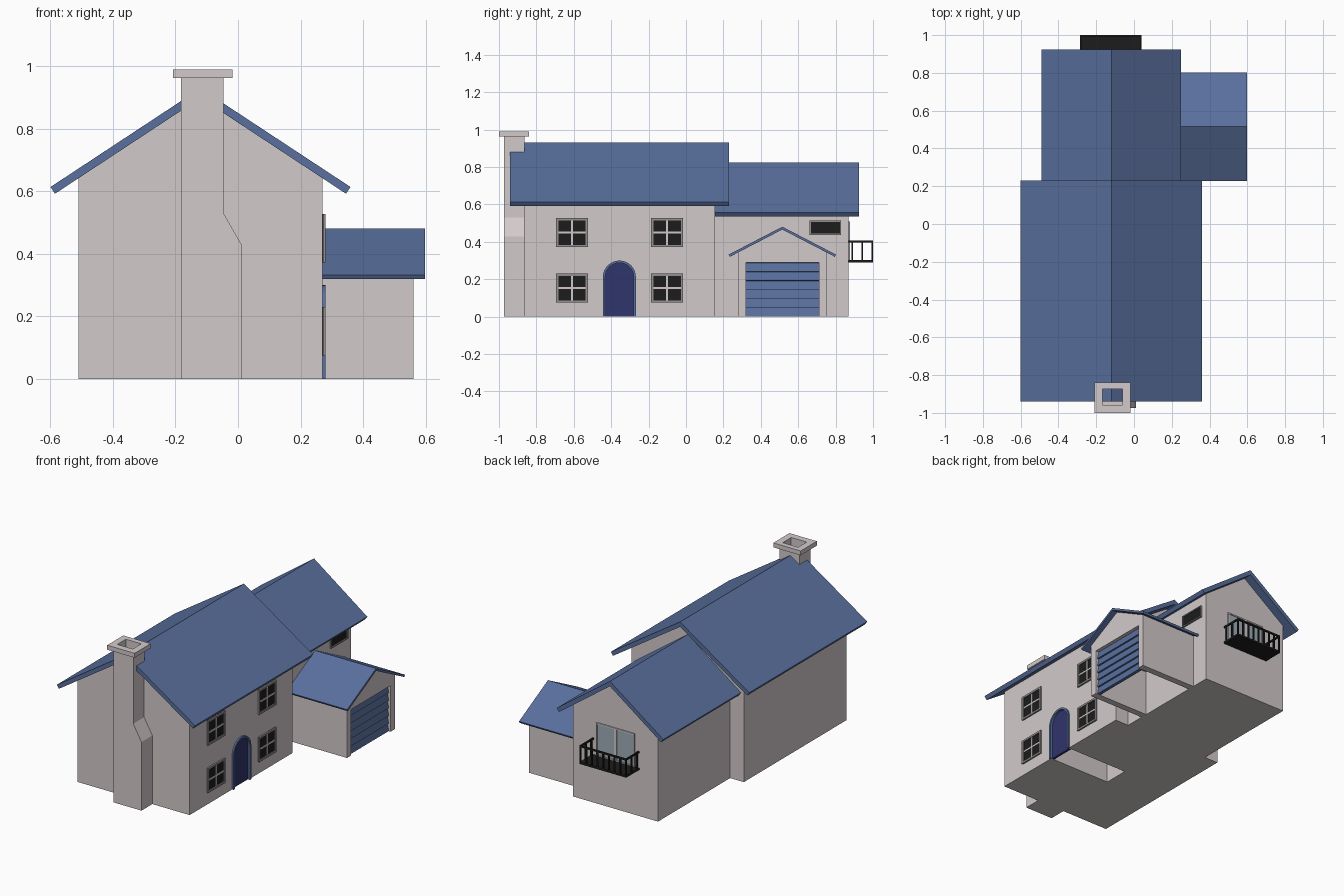
import bpy, bmesh, math

if "Cube" in bpy.data.objects:
    bpy.data.objects.remove(bpy.data.objects["Cube"])


def mat(name, r, g, b):
    m = bpy.data.materials.new(name)
    m.diffuse_color = (r, g, b, 1)
    m.use_nodes = True
    m.node_tree.nodes["Principled BSDF"].inputs["Base Color"].default_value = m.diffuse_color
    return m


WALL = mat("render_wall", .65, .59, .60)
ROOF = mat("roof_blue", .10, .16, .34)
NAVY = mat("door_navy", .03, .035, .15)
BLACK = mat("black", .012, .012, .012)
TRIM = mat("trim", .30, .28, .28)
GLASS = mat("glass", .35, .42, .47)


def prism(name, profile, axis, a, b, material):
    """Extrude a (horizontal, z) profile along axis X or Y from a to b."""
    bm = bmesh.new()
    put = (lambda p, t: (t, p[0], p[1])) if axis == "X" else (lambda p, t: (p[0], t, p[1]))
    lo = [bm.verts.new(put(p, a)) for p in profile]
    hi = [bm.verts.new(put(p, b)) for p in profile]
    bm.faces.new(lo)
    bm.faces.new(hi)
    for i in range(len(lo)):
        j = (i + 1) % len(lo)
        bm.faces.new((lo[i], lo[j], hi[j], hi[i]))
    bmesh.ops.recalc_face_normals(bm, faces=bm.faces)
    me = bpy.data.meshes.new(name)
    bm.to_mesh(me)
    bm.free()
    me.materials.append(material)
    ob = bpy.data.objects.new(name, me)
    bpy.context.collection.objects.link(ob)
    return ob


def box(name, x0, x1, y0, y1, z0, z1, material):
    return prism(name, [(x0, z0), (x1, z0), (x1, z1), (x0, z1)], "Y", y0, y1, material)


def cut(target, cutter):
    """Subtract the cutter from the target and discard it."""
    mod = target.modifiers.new("cut", "BOOLEAN")
    mod.operation = "DIFFERENCE"
    mod.solver = "EXACT"
    mod.object = cutter
    cutter.hide_render = True
    bpy.context.view_layer.objects.active = target
    bpy.ops.object.modifier_apply(modifier=mod.name)
    bpy.data.objects.remove(cutter)


def gabled(name, axis, c, wall_half, roof_half, eave, ridge, thick, walls, roof):
    """Gable-ended block plus its chevron roof; walls and roof are (start, end)."""
    slope = (ridge - eave) / roof_half
    ang = math.atan(slope)
    drop = thick / math.cos(ang)
    dx, dz = thick * math.sin(ang), thick * math.cos(ang)
    top = ridge - drop
    w = top - slope * wall_half
    body = prism(name + "_walls", [(c - wall_half, 0), (c + wall_half, 0), (c + wall_half, w),
                                   (c, top), (c - wall_half, w)], axis, *walls, WALL)
    prism(name + "_roof", [(c - roof_half, eave), (c, ridge), (c + roof_half, eave),
                           (c + roof_half - dx, eave - dz), (c, top),
                           (c - roof_half + dx, eave - dz)], axis, *roof, ROOF)
    return body


# House blocks and garage
house = gabled("house", "Y", -.12, .39, .48, .614, .93, .026, (-.865, .155), (-.94, .23))
gabled("rear_wing", "Y", -.12, .295, .37, .556, .823, .026, (.155, .87), (.155, .925))
garage = gabled("garage", "X", .515, .237, .287, .332, .481, .0135, (.175, .562), (.175, .598))


# Arched front door in a deep opening
def arch(half, n=16):
    c, spring = -.356, .212
    return [(c + half, 0)] + [(c + half * math.cos(math.pi * i / n),
                               spring + half * math.sin(math.pi * i / n))
                              for i in range(n + 1)] + [(c - half, 0)]


opening = [(y, z if z else -.05) for y, z in arch(.08)]
cut(house, prism("door_cutter", opening, "X", -.16, .4, WALL))
prism("front_door", arch(.08), "X", .25, .265, NAVY)
prism("front_door_trim", arch(.088) + arch(.076)[::-1], "X", .25, .28, ROOF)

# Garage opening and slatted door
cut(garage, box("garage_cutter", .17, .7, .32, .71, -.05, .289, WALL))
slats = [(.53, .289), (.53, 0)]
for i in range(6):
    slats += [(.55, i * .048 + .001), (.54, (i + 1) * .048)]
prism("garage_door", slats, "Y", .32, .71, ROOF)


# Side windows
def window(name, x, y0, y1, z0, z1, cross=True, t=.012):
    box(name + "_pane", x - .01, x + .003, y0, y1, z0, z1, BLACK)
    for k, (a, b) in enumerate(((y0, y0 + t), (y1 - t, y1))):
        box(f"{name}_jamb_{k}", x - .01, x + .01, a, b, z0, z1, TRIM)
    for k, (a, b) in enumerate(((z0, z0 + t), (z1 - t, z1))):
        box(f"{name}_rail_{k}", x - .01, x + .01, y0 + t, y1 - t, a, b, TRIM)
    if cross:
        yc, zc, h = (y0 + y1) / 2, (z0 + z1) / 2, .005
        box(name + "_mullion", x - .01, x + .007, yc - h, yc + h, z0, z1, WALL)
        box(name + "_bar", x - .01, x + .0065, y0, y1, zc - h, zc + h, WALL)


for i, y in enumerate((-.695, -.187)):
    window(f"lower_window_{i}", .27, y, y + .171, .075, .23)
    window(f"upper_window_{i}", .27, y, y + .171, .372, .527)
window("wing_window", .175, .66, .83, .438, .513, cross=False, t=.007)

# Chimney with sloped shoulder and hollow cap
chimney = prism("chimney", [(-.183, 0), (.011, 0), (.011, .43), (-.046, .53),
                            (-.046, .965), (-.183, .965)], "Y", -.973, -.863, WALL)
cap = box("chimney_cap", -.208, -.018, -1, -.84, .962, .99, WALL)
for part in (chimney, cap):
    cut(part, box("flue_cutter", -.167, -.06, -.958, -.873, .86, 1.1, WALL))

# Balcony door
for i, (a, b) in enumerate(((-.255, -.1225), (-.1225, .01))):
    box(f"balcony_door_glass_{i}", a, b, .86, .873, .3, .51, GLASS)
    for k, x in enumerate((a, b - .008)):
        box(f"balcony_door_stile_{i}_{k}", x, x + .008, .86, .878, .3, .51, WALL)
    for k, z in enumerate((.3, .502)):
        box(f"balcony_door_rail_{i}_{k}", a + .008, b - .008, .86, .878, z, z + .008, WALL)

# Balcony floor, rails and balusters
X0, X1, Y1, T = -.285, .04, 1.0, .009
box("balcony_floor", X0, X1, .868, Y1, .29, .302, BLACK)
box("balcony_front_rail", X0, X1, Y1 - T, Y1, .396, .406, BLACK)
for s, x in (("left", X0), ("right", X1 - T)):
    box(f"balcony_{s}_rail", x, x + T, .868, Y1 - T, .396, .406, BLACK)
    for k, y in enumerate((.884, .938)):
        box(f"balcony_{s}_baluster_{k}", x, x + T, y, y + T, .3, .398, BLACK)
for i in range(9):
    x = X0 + (X1 - T - X0) * i / 8
    box(f"balcony_front_baluster_{i}", x, x + T, Y1 - T, Y1, .3, .398, BLACK)
